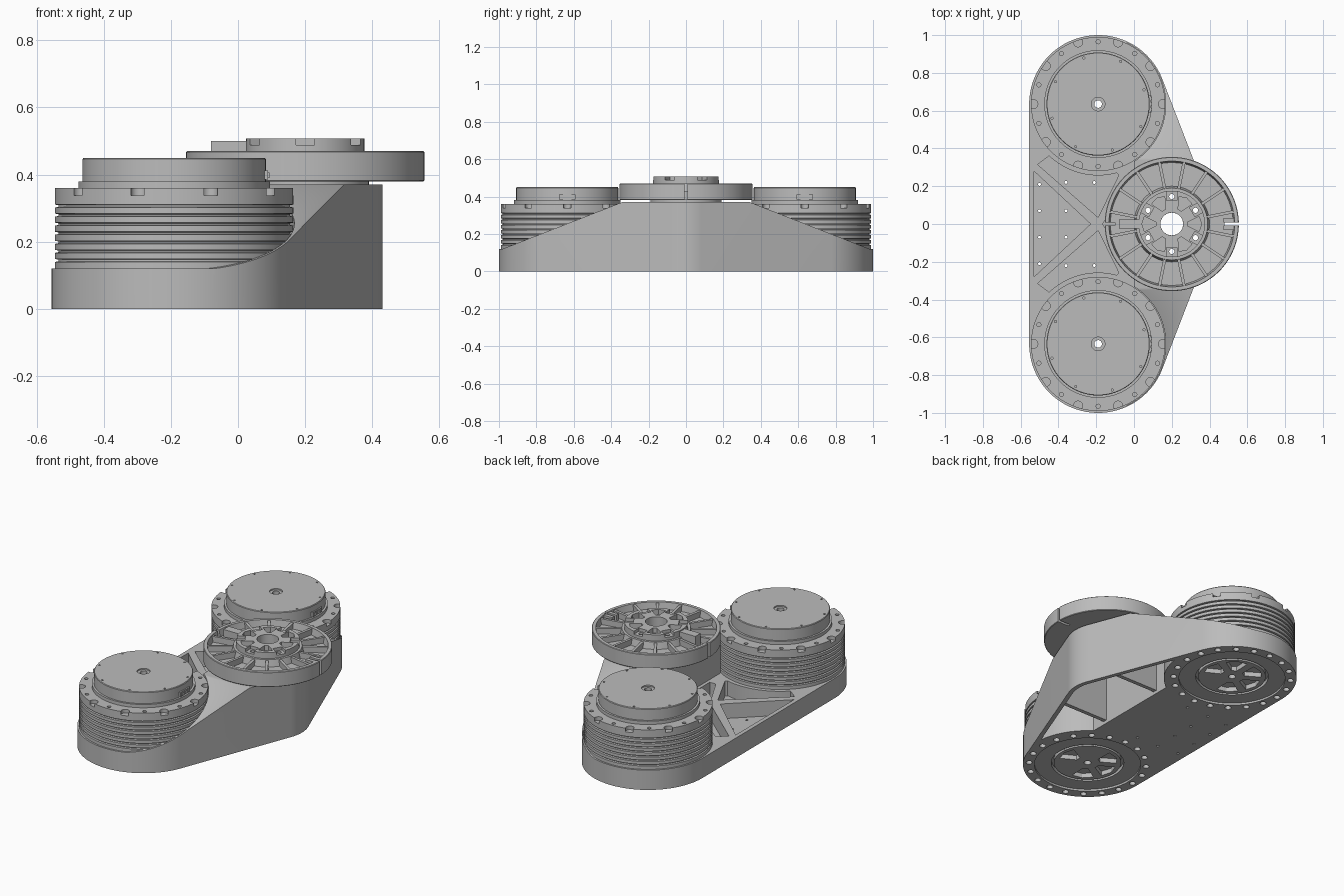
import bpy, bmesh, math
from math import cos, sin, pi, radians
from mathutils import Vector, Matrix
from mathutils.geometry import convex_hull_2d

cube = bpy.data.objects.get("Cube")
if cube:
    bpy.data.objects.remove(cube, do_unlink=True)

metal = bpy.data.materials.new("machined_grey")
metal.use_nodes = True
GREY = (0.5, 0.5, 0.5, 1)
metal.diffuse_color = GREY
metal.node_tree.nodes["Principled BSDF"].inputs["Base Color"].default_value = GREY

MX, MY, MR = -0.19, 0.635, 0.365      # motor axis and housing radius
HX = 0.2                              # output disc axis
BASE = 0.12


def finish(name, bm):
    bmesh.ops.recalc_face_normals(bm, faces=bm.faces)
    me = bpy.data.meshes.new(name)
    bm.to_mesh(me)
    bm.free()
    me.materials.append(metal)
    ob = bpy.data.objects.new(name, me)
    bpy.context.collection.objects.link(ob)
    return ob


def add_prism(bm, pts, z0, z1):
    face = bm.faces.new([bm.verts.new((x, y, z0)) for x, y in pts])
    ext = bmesh.ops.extrude_face_region(bm, geom=[face])["geom"]
    verts = [v for v in ext if isinstance(v, bmesh.types.BMVert)]
    bmesh.ops.translate(bm, verts=verts, vec=(0, 0, z1 - z0))


def prisms(name, outlines, z0, z1):
    bm = bmesh.new()
    for pts in outlines:
        add_prism(bm, pts, z0, z1)
    return finish(name, bm)


def circle(x, y, r, n=32):
    return [(x + r * cos(2 * pi * i / n), y + r * sin(2 * pi * i / n)) for i in range(n)]


def ring(x, y, r, size, count, start=0, n=16):
    return [circle(x + r * cos(start + 2 * pi * i / count),
                   y + r * sin(start + 2 * pi * i / count), size, n) for i in range(count)]


def hull(circles):
    pts = [Vector(p) for c in circles for p in circle(*c, 128)]
    return [tuple(pts[i]) for i in convex_hull_2d(pts)]


def rect(x0, x1, y0, y1):
    return [(x0, y0), (x1, y0), (x1, y1), (x0, y1)]


def lathe(name, profile, x, y, n=96):
    bm = bmesh.new()
    rows = [[bm.verts.new((x + r * cos(2 * pi * i / n), y + r * sin(2 * pi * i / n), z))
             for r, z in profile] for i in range(n)]
    k = len(profile)
    for i in range(n):
        a, b = rows[i], rows[(i + 1) % n]
        for j in range(k):
            bm.faces.new((a[j], b[j], b[(j + 1) % k], a[(j + 1) % k]))
    return finish(name, bm)


def roof(name, drop):
    # cross-section that slopes down towards both ends, run along x
    half = [(1.1, BASE - drop), (0.98, BASE - drop), (0.34, 0.37 - drop)]
    sec = [(-1.1, -0.2), (1.1, -0.2)] + half + [(-y, z) for y, z in reversed(half)]
    ob = prisms(name, [sec], -1, 1)
    ob.data.transform(Matrix(((0, 0, 1, 0), (1, 0, 0, 0), (0, 1, 0, 0), (0, 0, 0, 1))))
    return ob


def boolean(ob, cutter, op="DIFFERENCE", keep=False):
    cutter.hide_render = True
    mod = ob.modifiers.new("cut", "BOOLEAN")
    mod.object, mod.operation, mod.solver = cutter, op, "EXACT"
    bpy.context.view_layer.objects.active = ob
    bpy.ops.object.modifier_apply(modifier=mod.name)
    if not keep:
        bpy.data.objects.remove(cutter, do_unlink=True)


def both(r):
    return [circle(MX, s * MY, r, 96) for s in (-1, 1)]


# Housing: rounded three-corner outline under a sloping roof
body = prisms("housing", [hull([(MX, MY, MR), (MX, -MY, MR), (HX, 0, 0.23)])], 0, 0.37)
boolean(body, roof("roof_cutter", 0), "INTERSECT")
boolean(body, prisms("back_cutter", [rect(-1, MX, -1.2, 1.2)], BASE, 0.6))
boolean(body, prisms("middle_cutter", [rect(-0.5, 0.0, -MY, MY)], BASE, 0.6))
boolean(body, prisms("motor_clearance", both(0.358), BASE, 0.6))

# Pockets between crossed ribs, kept clear of the motor seats
side = [(-0.51, 0.315), (-0.19, 0.035), (-0.08, 0.26), (-0.19, 0.36), (-0.45, 0.36)]
pockets = [[(-0.53, 0.28), (-0.53, -0.28), (-0.23, 0)], side,
           [(x, -y) for x, y in side],
           [(-0.165, 0), (-0.06, 0.2), (-0.02, 0.2), (-0.02, -0.2), (-0.06, -0.2)]]
pocket = prisms("pocket_cutter", pockets, 0.03, 0.3)
boolean(pocket, prisms("seat_keep", both(0.378), -0.1, 0.5))
boolean(body, pocket)

# Underside cavity behind the outer wall, with two ribs left standing
cavity = prisms("cavity", [hull([(MX, MY, 0.34), (MX, -MY, 0.34), (HX, 0, 0.205)])], -0.1, 0.345)
boolean(cavity, roof("cavity_roof", 0.025), "INTERSECT")
boolean(cavity, prisms("cavity_back", [rect(-1, 0.03, -1.2, 1.2)], -0.3, 0.6))
boolean(cavity, prisms("cavity_seats", both(0.385), -0.3, 0.6))
boolean(cavity, prisms("rib_keep", [rect(0, 0.5, s * 0.22 - 0.012, s * 0.22 + 0.012)
                                    for s in (-1, 1)], 0.02, 0.6))
boolean(body, cavity)

# Drilled holes: motor openings, output bore, bolt circles, floor and wall holes
boolean(body, prisms("motor_openings", both(0.3), -0.1, 0.5))
bolts = ring(HX, 0, 0.145, 0.014, 6, pi / 2)
boolean(body, prisms("bore", [circle(HX, 0, 0.06)] + bolts, -0.1, 0.6))
boolean(body, prisms("base_bolts", ring(MX, MY, 0.331, 0.018, 20) +
                     ring(MX, -MY, 0.331, 0.018, 20), -0.1, 0.03))
floor = [circle(x, y, 0.008, 10) for x, y in
         [(-0.5, 0.07), (-0.36, 0.07), (-0.36, 0.22), (-0.21, 0.22), (-0.5, 0.21)]]
floor += [[(x, -y) for x, y in c] for c in floor]
boolean(body, prisms("floor_holes", floor, -0.1, 0.2))
wall = prisms("wall_holes", [circle(0.07, -0.56 + 0.14 * i, 0.008, 10) for i in range(9)], -0.58, -0.54)
wall.data.transform(Matrix(((0, 0, 1, 0), (0, 1, 0, 0), (1, 0, 0, 0), (0, 0, 0, 1))))
boolean(body, wall)

# Motors: finned can, scalloped flange, cap and through bore
profile = [(0.02, 0.012), (0.3, 0.012), (0.3, BASE), (0.355, BASE)]
for i in range(7):
    z = 0.14 + 0.027 * i
    profile += [(0.355, z), (0.345, z + 0.002), (0.345, z + 0.007), (0.355, z + 0.009)]
profile += [(0.355, 0.36), (0.285, 0.36), (0.285, 0.38), (0.273, 0.38), (0.273, 0.446),
            (0.27, 0.45), (0.036, 0.45), (0.036, 0.442), (0.02, 0.442)]
for s, label in ((1, "back"), (-1, "front")):
    y = s * MY
    motor = lathe(label + "_motor", profile, MX, y)
    boolean(motor, prisms("scallops", ring(MX, y, 0.343, 0.024, 10), 0.338, 0.5))
    boolean(motor, prisms("flange_holes", ring(MX, y, 0.33, 0.011, 10, pi / 10), 0.3, 0.5))
    boolean(motor, prisms("cap_holes", ring(MX, y, 0.255, 0.006, 8, 0.3, 8), 0.44, 0.5))
    # Rotor face on the underside: groove and six windows between spokes
    groove = [(0.19, -0.1), (0.205, -0.1), (0.205, 0.035), (0.19, 0.035)]
    boolean(motor, lathe("rotor_groove", groove, MX, y))
    windows = []
    for i in range(6):
        a = i * pi / 3
        windows.append([(MX + r * cos(a + t), y + r * sin(a + t)) for r, t in
                        ((0.07, -0.22), (0.165, -0.38), (0.172, 0), (0.165, 0.38), (0.07, 0.22))])
    boolean(motor, prisms("rotor_windows", windows, -0.1, 0.04))
    # Cable socket on the cap's side
    prisms(label + "_socket", [rect(MX + 0.25, MX + 0.28, y - 0.045, y + 0.045)], 0.385, 0.412)
    prisms(label + "_socket_pins", [rect(MX + 0.27, MX + 0.284, y + d - 0.008, y + d + 0.008)
                                    for d in (-0.03, 0, 0.03)], 0.39, 0.407)

# Output disc: rimmed wheel with a raised hub
disc = lathe("output_disc", [(0.06, 0.365), (0.19, 0.365), (0.19, 0.38), (0.352, 0.38),
                             (0.355, 0.383), (0.355, 0.467), (0.352, 0.47), (0.333, 0.47),
                             (0.325, 0.43), (0.2, 0.43), (0.19, 0.47), (0.176, 0.47),
                             (0.176, 0.507), (0.06, 0.507)], HX, 0, 128)
boolean(disc, prisms("disc_bolts", bolts, 0.2, 0.6))
notches, hub_pockets = [], []
for i in range(6):
    a = pi / 2 + i * pi / 3
    notches.append([(HX + u * cos(a) - v * sin(a), u * sin(a) + v * cos(a))
                    for u, v in ((0.125, -0.028), (0.2, -0.028), (0.2, 0.028), (0.125, 0.028))])
    b = a + pi / 6
    hub_pockets.append([(HX + r * cos(b + t), r * sin(b + t)) for r, t in
                        ((0.085, -0.12), (0.15, -0.27), (0.158, 0), (0.15, 0.27), (0.085, 0.12))])
boolean(disc, prisms("hub_notches", notches, 0.488, 0.6))
boolean(disc, prisms("hub_pockets", hub_pockets, 0.475, 0.6))

# Clamp slits and the screw access bore across the rim
boolean(disc, prisms("slits", [rect(0.48, 0.6, -0.008, 0.008),
                               rect(-0.2, -0.1, -0.008, 0.008)], 0.3, 0.6))
screw = prisms("screw_bore", [circle(0.527, -0.425, 0.025, 24)], 0.05, 0.4)
screw.data.transform(Matrix.Rotation(radians(90), 4, "X"))
boolean(disc, screw)

# Spokes between the disc pockets, and the lever key beside the hub
spokes = []
for i in range(16):
    a = (i + 0.5) * pi / 8
    spokes.append([(HX + u * cos(a) - v * sin(a), u * sin(a) + v * cos(a))
                   for u, v in ((0.185, -0.008), (0.34, -0.008), (0.34, 0.008), (0.185, 0.008))])
prisms("disc_spokes", spokes, 0.42, 0.465)
prisms("clamp_blocks", [rect(0.475, 0.53, s * 0.02 - 0.011, s * 0.02 + 0.011)
                        for s in (-1, 1)], 0.42, 0.468)
prisms("disc_key", [rect(-0.08, 0.03, -0.025, 0.025)], 0.42, 0.5)

# Smooth round surfaces while keeping machined edges crisp
for ob in list(bpy.context.scene.objects):
    if ob.type == "MESH":
        bpy.ops.object.select_all(action="DESELECT")
        ob.select_set(True)
        bpy.context.view_layer.objects.active = ob
        bpy.ops.object.shade_smooth_by_angle(angle=radians(30))
